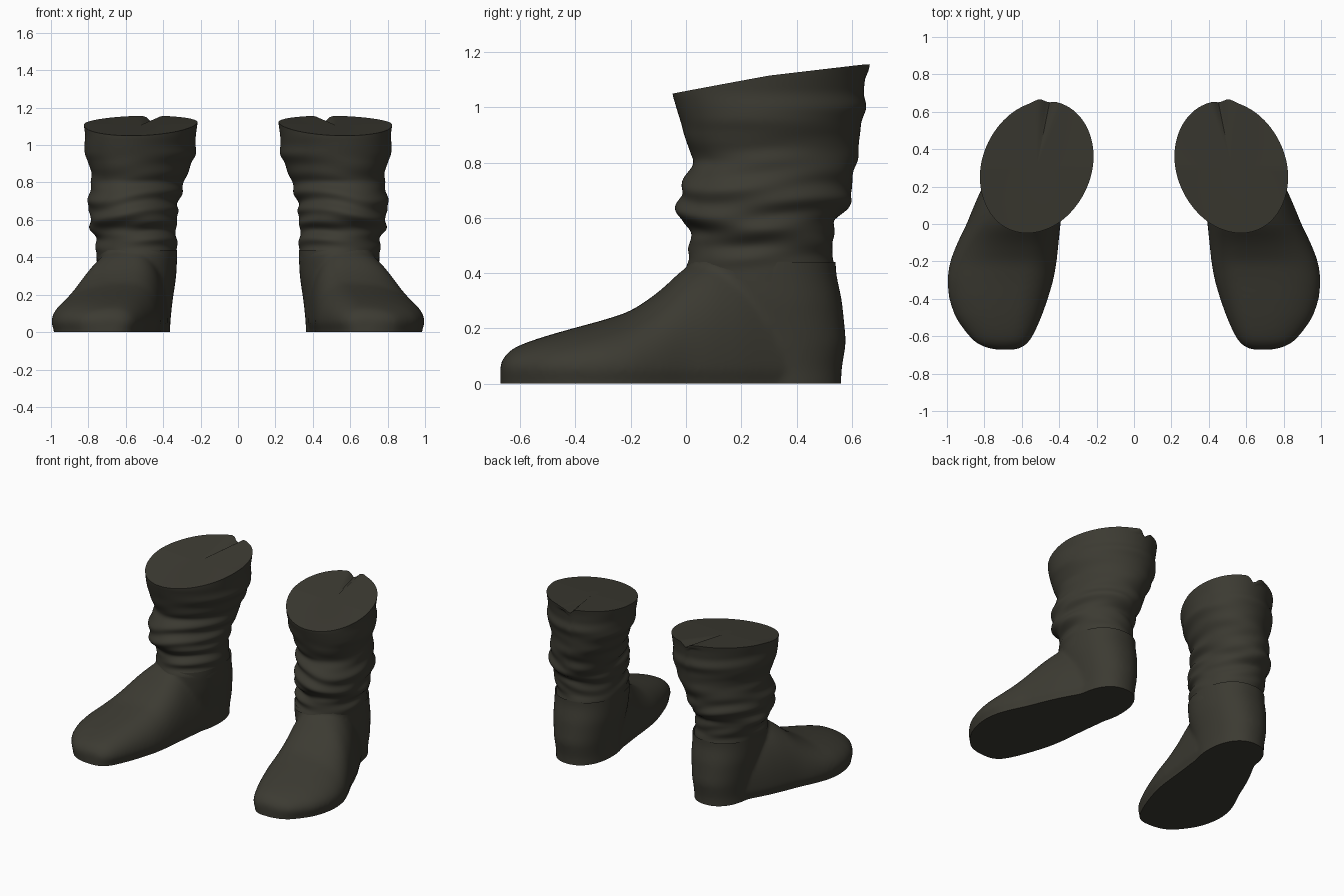
import bpy, bmesh, math
from mathutils import Vector

if "Cube" in bpy.data.objects:
    bpy.data.objects.remove(bpy.data.objects["Cube"])

leather = bpy.data.materials.new("dark olive leather")
leather.diffuse_color = (0.045, 0.043, 0.032, 1)
leather.use_nodes = True
leather.node_tree.nodes["Principled BSDF"].inputs["Base Color"].default_value = leather.diffuse_color


def lookup(table, t):
    """Linear interpolation of rows (t, a, b, ...)."""
    if t <= table[0][0]:
        return table[0][1:]
    for p, q in zip(table, table[1:]):
        if t <= q[0]:
            f = (t - p[0]) / (q[0] - p[0])
            return [a + (b - a) * f for a, b in zip(p[1:], q[1:])]
    return table[-1][1:]


def soft(table, t, r=0.014):
    rows = [lookup(table, t + d * r) for d in (-1, -0.5, 0, 0.5, 1)]
    return [sum(c) / 5 for c in zip(*rows)]


def loft(bm, rings, cap_start=True, cap_end=True):
    rows = [[bm.verts.new(p) for p in ring] for ring in rings]
    n = len(rows[0])
    for a, b in zip(rows, rows[1:]):
        for i in range(n):
            j = (i + 1) % n
            bm.faces.new((a[i], a[j], b[j], b[i]))
    for row, wanted in ((rows[0], cap_start), (rows[-1], cap_end)):
        if wanted:
            c = bm.verts.new(sum((v.co for v in row), Vector()) / n)
            for i in range(n):
                bm.faces.new((row[i], row[(i + 1) % n], c))
    bmesh.ops.recalc_face_normals(bm, faces=bm.faces)


def add_object(name, bm):
    me = bpy.data.meshes.new(name)
    bm.to_mesh(me)
    bm.free()
    ob = bpy.data.objects.new(name, me)
    bpy.context.collection.objects.link(ob)
    me.materials.append(leather)
    return ob


def finish(ob, angle):
    mod = ob.modifiers.new("pair", 'MIRROR')
    mod.use_mirror_merge = False
    bpy.ops.object.select_all(action='DESELECT')
    ob.select_set(True)
    bpy.context.view_layer.objects.active = ob
    bpy.ops.object.shade_smooth_by_angle(angle=math.radians(angle))


# Foot sections: y, inner x, outer x, height, ridge x
FOOT = [(-.672, .64, .73, .07, .68), (-.662, .60, .79, .092, .68),
        (-.64, .57, .84, .118, .67), (-.6, .54, .885, .142, .66),
        (-.5, .495, .957, .175, .64), (-.4, .46, .99, .203, .62),
        (-.3, .43, 1.0, .23, .60), (-.2, .413, .985, .262, .58),
        (-.1, .403, .945, .33, .57), (0, .393, .895, .425, .56),
        (.1, .38, .855, .47, .56), (.2, .37, .81, .47, .55),
        (.4, .40, .70, .38, .55)]
# Heel column: z, inner x, outer x, front y, back y
HEEL = [(-.1, .365, .72, .05, .56), (.05, .362, .72, .05, .563),
        (.15, .352, .73, .05, .58), (.3, .33, .75, .02, .565),
        (.4, .325, .755, .01, .543), (.56, .325, .755, .02, .54)]
# Shaft outline: z, inner x, outer x, front y, back y
SHAFT = [(.36, .325, .755, .0, .533), (.42, .325, .755, -.002, .537),
         (.46, .33, .765, .015, .53), (.5, .325, .76, .01, .537),
         (.55, .335, .785, .022, .527), (.585, .325, .79, -.015, .535),
         (.62, .335, .79, -.03, .58), (.66, .312, .80, -.033, .592),
         (.7, .325, .80, -.02, .598), (.75, .298, .792, .0, .607),
         (.8, .297, .782, .03, .615), (.845, .27, .776, .01, .625),
         (.9, .258, .795, -.005, .63), (.95, .226, .815, -.02, .635),
         (1.0, .232, .817, -.035, .655), (1.05, .23, .812, -.05, .642),
         (1.12, .22, .822, -.05, .65), (1.16, .22, .822, -.05, .66)]


def spow(v, e):
    return math.copysign(abs(v) ** e, v)


# ---- foot: toe loft and heel column fused, then trimmed flat
def foot_ring(y):
    xi, xo, h, ridge = soft(FOOT, y, 0.004 if y < -.6 else 0.03)
    pts = []
    for i in range(33):
        a = math.pi * i / 32
        c, s = spow(math.cos(a), .92), spow(math.sin(a), .92)
        w = xo - ridge if c > 0 else ridge - xi
        pts.append((ridge + w * c, y, .05 + (h - .05) * s))
    pts += [(xi + .015, y, 0), (xi + .015, y, -.1),
            (xo - .015, y, -.1), (xo - .015, y, 0)]
    return pts


def heel_ring(z):
    xi, xo, yf, yb = soft(HEEL, z)
    pts = []
    for i in range(48):
        a = 2 * math.pi * i / 48
        pts.append(((xi + xo) / 2 + (xo - xi) / 2 * spow(math.cos(a), .9),
                    (yf + yb) / 2 + (yb - yf) / 2 * spow(math.sin(a), .9), z))
    return pts


bm = bmesh.new()
ys = [-.672, -.666, -.66, -.65, -.635, -.615] + [-.59 + .0275 * i for i in range(37)]
loft(bm, [foot_ring(y) for y in ys])
loft(bm, [heel_ring(-.1 + .03 * i) for i in range(22)])
foot = add_object("boot_feet", bm)
rm = foot.modifiers.new("fuse", 'REMESH')
rm.mode = 'VOXEL'
rm.voxel_size = 0.0125
sm = foot.modifiers.new("soften", 'SMOOTH')
sm.factor = 0.5
sm.iterations = 10
dg = bpy.context.evaluated_depsgraph_get()
bm = bmesh.new()
bm.from_mesh(bpy.data.meshes.new_from_object(foot.evaluated_get(dg)))
foot.modifiers.clear()
for z, nz, fill in ((.004, -1, True), (.44, 1, False)):
    geom = bm.verts[:] + bm.edges[:] + bm.faces[:]
    cut = bmesh.ops.bisect_plane(bm, geom=geom, plane_co=(0, 0, z),
                                 plane_no=(0, 0, nz), clear_outer=True)
    if fill:
        edges = [e for e in cut['geom_cut'] if isinstance(e, bmesh.types.BMEdge)]
        # sole
        bmesh.ops.translate(bm, vec=(0, 0, -.004),
                            verts=list({v for e in edges for v in e.verts}))
        bmesh.ops.contextual_create(bm, geom=edges)
bmesh.ops.recalc_face_normals(bm, faces=bm.faces)
bm.to_mesh(foot.data)
bm.free()
finish(foot, 50)


# ---- slouched shaft with wrinkles, slanted rim and a notch at the back
def shaft_ring(t):
    pts = []
    for i in range(96):
        a = 2 * math.pi * i / 96
        c, s = math.cos(a), math.sin(a)
        low = .37 + .03 * s * s - .02 * s
        high = 1.115 + (.042 * s if s > 0 else .065 * s)
        high -= .036 * math.exp(-((a - 1.62) / .09) ** 2)
        z = low + (high - low) * t
        xi, xo, yf, yb = soft(SHAFT, z)
        slouch = math.exp(-((z - .6) / .2) ** 2) * min(1, t * 8)
        r = 1 + slouch * (.026 * math.sin(46 * z + 2.2 * math.sin(a + .6))
                          + .018 * math.sin(71 * z - 2.5 * math.sin(2 * a)))
        r += .008 * math.sin(30 * z + 3 * c + 2 * s) * (1 - t) * min(1, t * 8)
        if t > .97:
            r += .03 * math.exp(-((a - 1.45) / .1) ** 2)
        shear = -.05 * max(0, min(1, (z - .5) / .4))
        pts.append(((xi + xo) / 2 + (xo - xi) / 2 * c * r + shear * s,
                    (yf + yb) / 2 + (yb - yf) / 2 * s * r, z))
    return pts


bm = bmesh.new()
loft(bm, [shaft_ring(i / 80) for i in range(81)], cap_start=False)
finish(add_object("boot_shafts", bm), 50)
